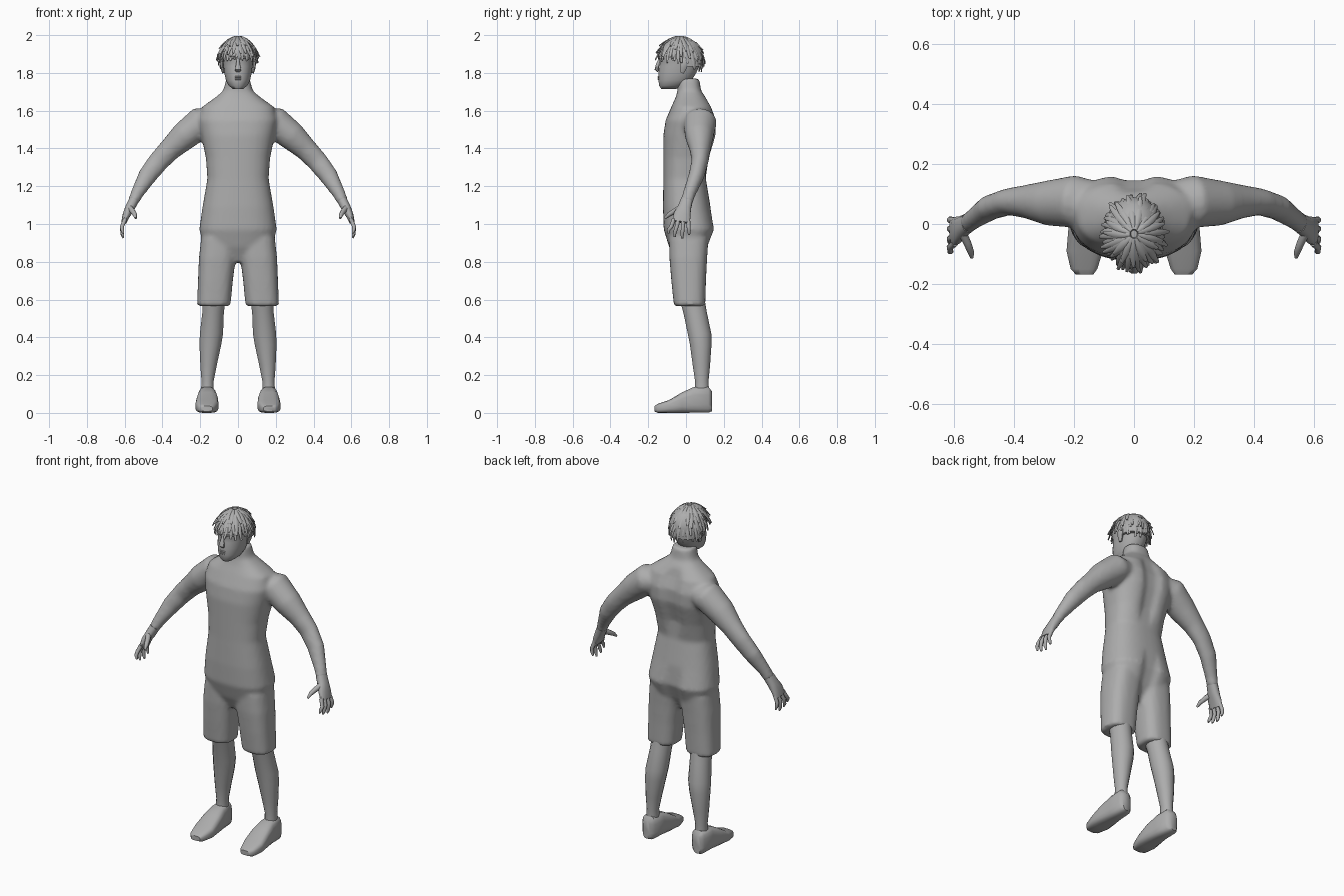
import bpy, bmesh, math, random
from mathutils import Vector as V

random.seed(4)
grey = bpy.data.materials.new("plain grey")
grey.diffuse_color = (0.42, 0.42, 0.42, 1)


def loft(bm, sections, n, p=1.0):
    """Skin closed sections (centre, half-axis a, half-axis b); p < 1 is boxier."""
    rings = []
    for c, a, b in sections:
        ring = []
        for i in range(n):
            t = 2 * math.pi * (i + 0.5) / n
            ct, st = math.cos(t), math.sin(t)
            ct = math.copysign(abs(ct) ** p, ct)
            st = math.copysign(abs(st) ** p, st)
            ring.append(bm.verts.new(c + a * ct + b * st))
        rings.append(ring)
    for r0, r1 in zip(rings, rings[1:]):
        for i in range(n):
            j = (i + 1) % n
            bm.faces.new((r0[i], r0[j], r1[j], r1[i]))
    bm.faces.new(rings[0][::-1])
    bm.faces.new(rings[-1])


def level(bm, rows, n, p=1.0, s=1):
    """Horizontal rings: x0, x1, y0, y1, z."""
    loft(bm, [(V((s * (x0 + x1) / 2, (y0 + y1) / 2, z)), V(((x1 - x0) / 2, 0, 0)),
               V((0, (y1 - y0) / 2, 0))) for x0, x1, y0, y1, z in rows], n, p)


def tube(bm, rows, n, p=1.0, s=1, side=(0, 1, 0)):
    """Path rings: x, y, z, thickness radius, radius along the side direction."""
    pts = [V((s * r[0], r[1], r[2])) for r in rows]
    secs = []
    for i, r in enumerate(rows):
        t = (pts[min(i + 1, len(pts) - 1)] - pts[max(i - 1, 0)]).normalized()
        v = V(side)
        v = (v - t * v.dot(t)).normalized()
        secs.append((pts[i], t.cross(v) * r[3], v * r[4]))
    loft(bm, secs, n, p)


def finish(name, bm, angle=50):
    bmesh.ops.recalc_face_normals(bm, faces=bm.faces)
    me = bpy.data.meshes.new(name)
    bm.to_mesh(me)
    bm.free()
    me.materials.append(grey)
    ob = bpy.data.objects.new(name, me)
    bpy.context.collection.objects.link(ob)
    bpy.ops.object.select_all(action='DESELECT')
    ob.select_set(True)
    bpy.context.view_layer.objects.active = ob
    bpy.ops.object.shade_smooth_by_angle(angle=math.radians(angle))
    return ob


# Torso: half width, front, back, height
body = bmesh.new()
torso = [(.09, -.05, .08, .80), (.18, -.09, .12, .88), (.205, -.118, .155, .97),
         (.188, -.122, .13, 1.09), (.162, -.12, .105, 1.24), (.17, -.12, .13, 1.35),
         (.195, -.12, .165, 1.47), (.21, -.108, .165, 1.55), (.19, -.078, .14, 1.62),
         (.12, -.055, .105, 1.67), (.078, -.045, .08, 1.705), (.062, -.045, .07, 1.77)]
level(body, [(-w, w, f, b, z) for w, f, b, z in torso], 36, 0.8)

# Spine hollow and seat crease
for v in body.verts:
    if v.co.y > 0.05 and (v.co.z < 1 or 1.3 < v.co.z < 1.65):
        v.co.y -= 0.03 * math.exp(-(v.co.x / 0.045) ** 2)

for s in (1, -1):
    # Shorts leg
    level(body, [(.0, .195, -.09, .12, .93), (.012, .207, -.088, .112, .82),
                 (.027, .212, -.078, .106, .70), (.04, .217, -.064, .102, .565)], 24, 0.75, s)
    # Arm down to the wrist
    tube(body, [(.10, .06, 1.55, .06, .075), (.20, .075, 1.535, .085, .088),
                (.285, .07, 1.465, .076, .076), (.36, .075, 1.395, .06, .056),
                (.42, .074, 1.332, .056, .045), (.48, .055, 1.255, .05, .042),
                (.535, .017, 1.16, .034, .034), (.556, .002, 1.115, .029, .034)], 20, 1, s)

# Blend torso, shorts and arms into one skin
ob = finish("body", body)
m = ob.modifiers.new("blend", 'REMESH')
m.mode, m.voxel_size, m.use_smooth_shade = 'VOXEL', 0.012, True
m = ob.modifiers.new("soften", 'SMOOTH')
m.factor, m.iterations = 0.5, 4

for s, tag in ((1, "left"), (-1, "right")):
    # Hand: palm, four fingers and thumb
    bm = bmesh.new()
    tube(bm, [(.552, .004, 1.125, .027, .032), (.572, -.008, 1.085, .026, .036),
              (.59, -.02, 1.05, .021, .046), (.604, -.026, 1.01, .014, .048)], 12, 0.85, s)
    for y0, y1, tip in ((-.064, -.092, .95), (-.039, -.06, .932), (-.013, -.02, .925), (.011, .016, .943)):
        tube(bm, [(.598, y0, 1.025, .012, .012), (.615, (y0 + y1) / 2, .985, .011, .011),
                  (.613, y1, tip + .02, .010, .010), (.607, y1, tip, .005, .006)], 8, 1, s)
    tube(bm, [(.575, -.025, 1.085, .016, .02), (.558, -.06, 1.068, .014, .015),
              (.546, -.09, 1.05, .012, .012), (.541, -.112, 1.03, .006, .006)], 8, 1, s, (0, 0, 1))
    finish(tag + "_hand", bm)

    # Lower leg
    bm = bmesh.new()
    level(bm, [(.065, .188, -.035, .10, .60), (.074, .19, -.015, .112, .53),
               (.078, .203, .008, .135, .42), (.088, .205, .02, .136, .36),
               (.112, .2, .035, .128, .25), (.128, .194, .047, .12, .17),
               (.128, .196, .045, .122, .12)], 16, 1, s)
    finish(tag + "_lower_leg", bm)

    # Shoe, from heel to toe: y, x0, x1, z0, z1
    bm = bmesh.new()
    shoe = [(.137, .145, .19, .008, .115), (.118, .122, .207, 0, .14), (.04, .115, .21, 0, .137),
            (-.02, .105, .22, 0, .11), (-.09, .103, .226, 0, .068),
            (-.15, .122, .212, 0, .048), (-.168, .135, .195, .008, .036)]
    loft(bm, [(V((s * (a + b) / 2, y, (c + d) / 2)), V(((b - a) / 2, 0, 0)), V((0, 0, (d - c) / 2)))
              for y, a, b, c, d in shoe], 16, 0.6)
    finish(tag + "_shoe", bm)

# Head
bm = bmesh.new()
skull = [(.028, -.132, -.05, 1.716), (.05, -.143, .0, 1.733), (.064, -.146, .03, 1.76),
         (.073, -.146, .055, 1.80), (.077, -.141, .07, 1.835), (.08, -.138, .078, 1.86),
         (.083, -.147, .08, 1.89), (.08, -.137, .078, 1.925), (.062, -.11, .06, 1.96), (.03, -.07, .02, 1.978)]
level(bm, [(-w, w, f, b, z) for w, f, b, z in skull], 24, 0.92)
# Nose and lips
tube(bm, [(0, -.138, 1.875, .006, .008), (0, -.15, 1.845, .01, .011),
          (0, -.155, 1.818, .012, .018), (0, -.146, 1.808, .006, .014)], 8, 1, 1, (1, 0, 0))
for z in (1.778, 1.768):
    tube(bm, [(-.028, -.132, z, .003, .003), (-.01, -.146, z, .005, .006),
              (.01, -.146, z, .005, .006), (.028, -.132, z, .003, .003)], 6, 1, 1, (0, 0, 1))
# Ears and brows
for s in (1, -1):
    tube(bm, [(.078, -.02, 1.80, .007, .01), (.085, -.014, 1.83, .009, .02),
              (.087, -.01, 1.86, .009, .023), (.083, -.012, 1.878, .005, .014)], 8, 1, s)
    tube(bm, [(.012, -.144, 1.876, .005, .006), (.035, -.139, 1.882, .006, .007),
              (.058, -.118, 1.876, .004, .005)], 6, 1, s, (0, 0, 1))
finish("head", bm)

# Hair cap
bm = bmesh.new()
centre = V((0, -.033, 1.86))
cap = [(.086, -.06, .086, 1.835), (.09, -.10, .09, 1.885), (.087, -.14, .087, 1.915),
       (.07, -.122, .066, 1.953), (.045, -.09, .03, 1.975), (.015, -.05, -.01, 1.983)]
level(bm, [(-w, w, f, b, z) for w, f, b, z in cap], 20)
finish("hair_cap", bm)

# Hair locks sweeping out from the crown in three layers
bm = bmesh.new()
for count, length, lift in ((32, 1.0, 1.0), (26, .84, 1.06), (14, .6, 1.09)):
    for i in range(count):
        phi = 2 * math.pi * (i + random.uniform(.2, .8)) / count
        back = math.sin(phi)
        end = (1.72 + (.25 if back > 0 else .32) * back) * length * random.uniform(.92, 1.08)
        flare = random.uniform(.08, .22)
        rows = []
        for k in range(6):
            t = k / 5
            th = .12 + (end - .12) * t
            r = math.sin(th) * lift * (1 + flare * t * t)
            a = phi + .15 * t * math.sin(7 * i)
            rows.append((.094 * r * math.cos(a), centre.y + .109 * r * math.sin(a),
                         centre.z + .122 * math.cos(th) * (1 + (lift - 1) * .9),
                         .006 - .003 * t, (.007, .010, .011, .011, .009, .005)[k]))
        tube(bm, rows, 6, 1, 1, (-math.sin(phi), math.cos(phi), 0))
finish("hair_locks", bm)
